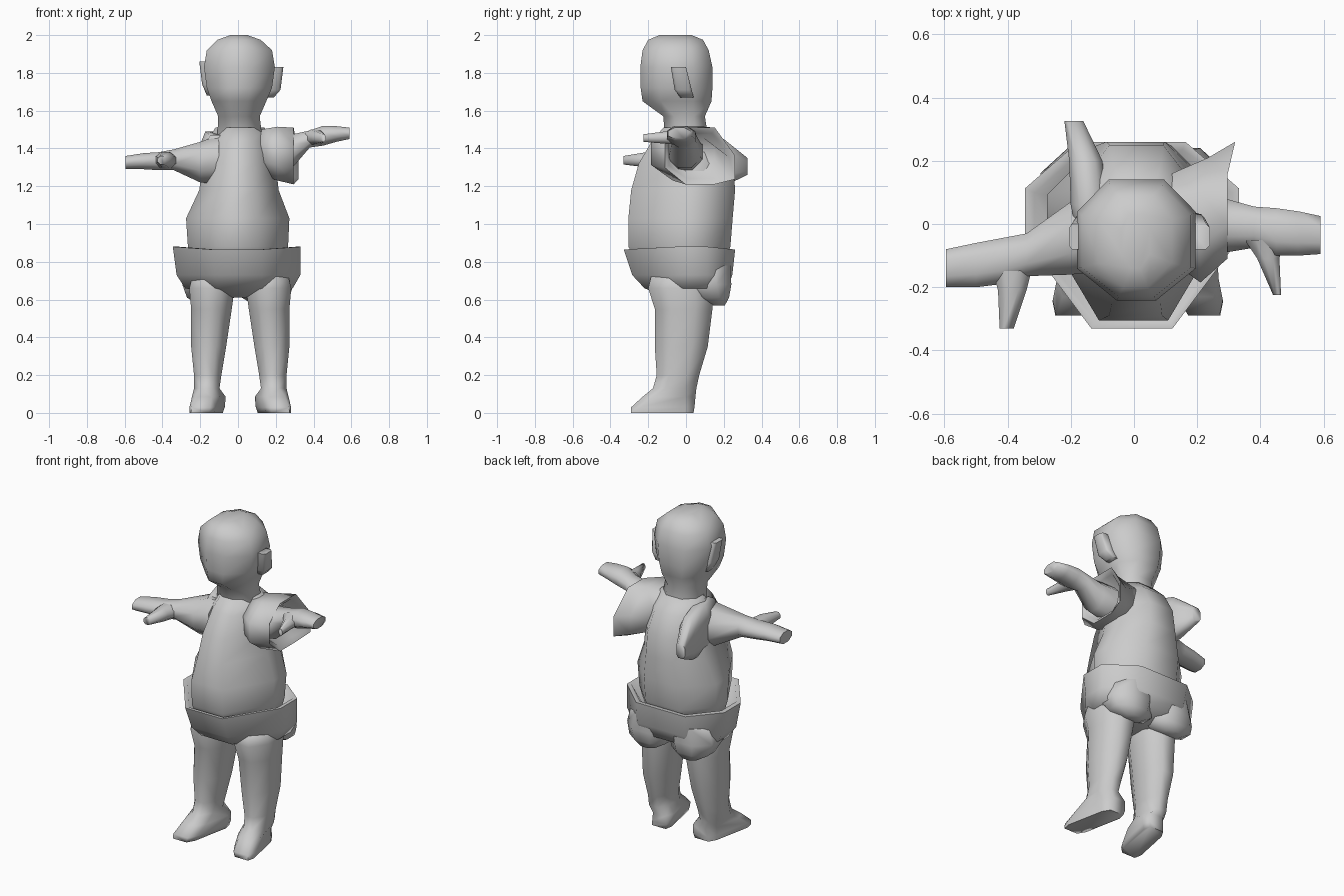
import bpy, bmesh, math

grey = bpy.data.materials.new("plain_grey")
grey.diffuse_color = (0.6, 0.6, 0.6, 1)


def loft(name, axis, rings, c=0.42, edit=None, side_front=None, front=None):
    """Skin eight-sided rings (t, a0, a1, b0, b1[, corner]) placed along an axis."""
    bm = bmesh.new()
    loops = []
    for r in rings:
        t, a0, a1, b0, b1 = r[:5]
        k = r[5] if len(r) > 5 else c
        f = -k if side_front is None else side_front
        g = k if front is None else front
        loop = []
        for u, v in ((1, f), (1, k), (k, 1), (-k, 1), (-1, k), (-1, f), (-g, -1), (g, -1)):
            a = (a0 + a1) / 2 + u * (a1 - a0) / 2
            b = (b0 + b1) / 2 + v * (b1 - b0) / 2
            co = {'x': (t, a, b), 'y': (a, t, b), 'z': (a, b, t)}[axis]
            loop.append(bm.verts.new(edit(*co) if edit else co))
        loops.append(loop)
    for p, q in zip(loops, loops[1:]):
        for i in range(8):
            j = (i + 1) % 8
            bm.faces.new((p[i], p[j], q[j], q[i]))
    bm.faces.new(loops[0])
    bm.faces.new(loops[-1])
    bmesh.ops.recalc_face_normals(bm, faces=bm.faces)
    me = bpy.data.meshes.new(name)
    bm.to_mesh(me)
    bm.free()
    me.materials.append(grey)
    ob = bpy.data.objects.new(name, me)
    bpy.context.collection.objects.link(ob)
    bpy.ops.object.select_all(action='DESELECT')
    ob.select_set(True)
    bpy.context.view_layer.objects.active = ob
    bpy.ops.object.shade_smooth_by_angle(angle=math.radians(78))
    return ob


# head and neck
loft("head", 'z', [
    (1.44, -.11, .13, -.11, .12), (1.57, -.105, .115, -.12, .10),
    (1.65, -.14, .15, -.23, .135), (1.72, -.165, .18, -.24, .14),
    (1.83, -.18, .195, -.242, .14), (1.92, -.165, .18, -.23, .12),
    (1.975, -.11, .12, -.20, .09), (2.0, -.04, .05, -.14, .03)], c=.47, front=.33)

# ears
loft("ear_right", 'z', [(1.68, -.165, -.12, -.04, .02), (1.74, -.19, -.13, -.07, .025),
                        (1.86, -.205, -.15, -.08, .0)], c=.7)
loft("ear_left", 'z', [(1.67, .14, .19, -.03, .04), (1.71, .15, .225, -.06, .03),
                       (1.83, .16, .24, -.08, .0)], c=.7)

# torso: sides swept back, rounded belly
loft("torso", 'z', [
    (.78, -.24, .24, -.25, .20), (.88, -.265, .265, -.305, .235),
    (1.03, -.275, .272, -.305, .247), (1.18, -.205, .215, -.29, .26),
    (1.32, -.185, .20, -.25, .25), (1.44, -.16, .18, -.18, .19),
    (1.51, -.12, .14, -.12, .12)], c=.44, side_front=.0, front=.4)


# diaper: padded shell with an open rim dipping at the front
def dip(x, y, z):
    return x, y, z - .015 if z > .85 and abs(x) < .2 else z


loft("diaper", 'z', [
    (.61, -.07, .07, -.10, .12), (.66, -.28, .29, -.22, .22),
    (.73, -.325, .33, -.285, .245), (.88, -.345, .332, -.33, .26),
    (.88, -.315, .31, -.31, .235), (.79, -.25, .25, -.26, .20)],
    c=.5, edit=dip, side_front=-.05, front=.38)

# sagging seat halves behind the legs
for s, name in ((-1, "seat_right"), (1, "seat_left")):
    loft(name, 'z', [
        (.568, .09, .20, .12, .205), (.61, .02, .27, .05, .228),
        (.68, .0, .295, -.03, .24), (.78, .0, .27, -.03, .235)],
        edit=lambda x, y, z, s=s: (s * x, y, z))

# legs with feet turned slightly outward
for side, name in ((-1, "leg_right"), (1, "leg_left")):
    def place(x, y, z, s=side):
        if z < .1:
            x -= .2 * (y + .12)
        return s * x + .012, y, z
    loft(name, 'z', [
        (0, .115, .245, -.29, .04, .72), (.03, .105, .245, -.29, .045, .7),
        (.085, .10, .245, -.23, .05, .6), (.13, .11, .245, -.175, .055),
        (.20, .10, .245, -.155, .07), (.35, .075, .26, -.165, .115),
        (.55, .045, .26, -.165, .14), (.66, .03, .27, -.20, .15),
        (.74, .03, .25, -.18, .14)], edit=place)

# right arm, thumb and back flap of its shoulder
loft("arm_right", 'x', [
    (-.10, -.15, .15, 1.21, 1.47), (-.20, -.16, .07, 1.22, 1.435),
    (-.34, -.165, -.03, 1.285, 1.395), (-.42, -.19, -.045, 1.285, 1.38),
    (-.50, -.20, -.06, 1.29, 1.375), (-.595, -.20, -.08, 1.29, 1.36)])
loft("thumb_right", 'y', [(-.13, -.45, -.32, 1.29, 1.38), (-.21, -.43, -.34, 1.30, 1.38),
                          (-.33, -.425, -.38, 1.315, 1.36)])
loft("shoulder_flap_right", 'y', [
    (-.08, -.17, -.07, 1.22, 1.47), (.06, -.20, -.08, 1.19, 1.49),
    (.20, -.205, -.10, 1.20, 1.45), (.325, -.22, -.16, 1.26, 1.35)], c=.55)

# left arm, thumb and wide open sleeve
loft("arm_left", 'x', [
    (.16, -.10, .09, 1.28, 1.48), (.29, -.09, .08, 1.30, 1.475),
    (.38, -.075, .055, 1.405, 1.495), (.45, -.10, .05, 1.415, 1.52),
    (.52, -.10, .04, 1.435, 1.518), (.59, -.095, .025, 1.45, 1.51)])
loft("thumb_left", 'y', [(-.05, .35, .47, 1.42, 1.50), (-.11, .39, .46, 1.425, 1.49),
                         (-.225, .44, .465, 1.435, 1.475)])


def flare(x, y, z):
    # back lip pulled outward and drooping
    if y > .17:
        x, z = x + .025, z - .06
    return x, y, z


loft("sleeve_left", 'x', [
    (.12, -.12, .16, 1.26, 1.50), (.21, -.185, .21, 1.23, 1.515),
    (.295, -.11, .26, 1.21, 1.51), (.275, -.09, .23, 1.24, 1.48),
    (.19, -.07, .15, 1.29, 1.46)], edit=flare)
